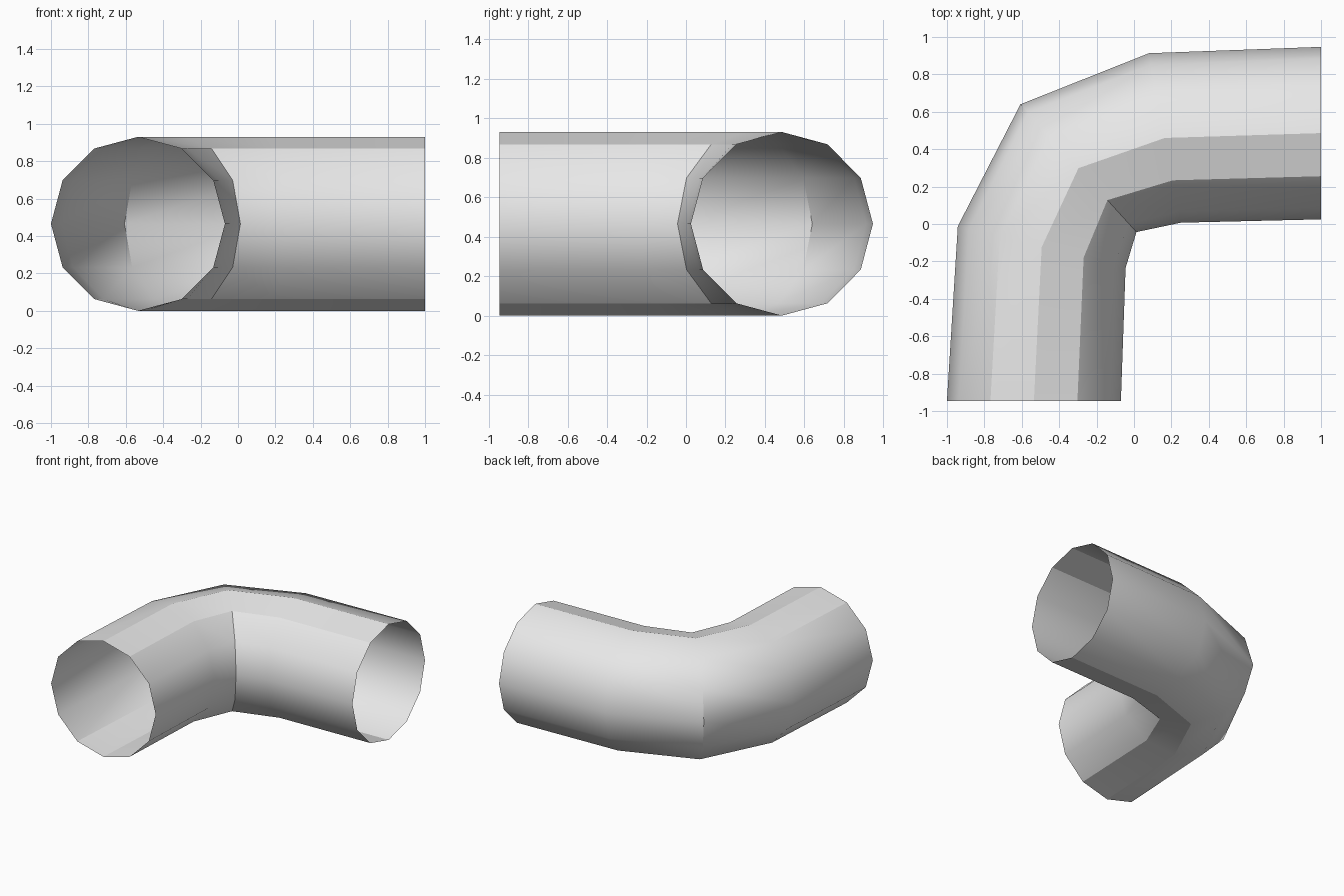
import bpy, bmesh, math
from mathutils import Vector

cube = bpy.data.objects.get("Cube")
if cube:
    bpy.data.objects.remove(cube)

SIDES = 12
RADIUS = 0.465

# Outer and inner plan points of each ring along the bend
RINGS = [((-1.0, -0.945), (-0.07, -0.945)),
         ((-0.942, -0.012), (-0.045, -0.235)),
         ((-0.607, 0.64), (0.013, -0.043)),
         ((0.08, 0.913), (0.25, 0.007)),
         ((1.0, 0.947), (1.0, 0.025))]

bm = bmesh.new()


def add_ring(outer, inner):
    outer, inner = Vector(outer), Vector(inner)
    centre, arm = (outer + inner) / 2, (outer - inner) / 2
    ring = []
    for k in range(SIDES):
        a = math.tau * k / SIDES
        p = centre + arm * math.cos(a)
        ring.append(bm.verts.new((p.x, p.y, RADIUS * (1 + math.sin(a)))))
    return ring


rings = [add_ring(*r) for r in RINGS]

# Open pipe wall; side 0 is the outside of the bend, side 6 the inside
for a, b in zip(rings, rings[1:]):
    for k in range(SIDES):
        n = (k + 1) % SIDES
        bm.faces.new((a[k], a[n], b[n], b[k]))
bmesh.ops.recalc_face_normals(bm, faces=bm.faces)
top = max(bm.faces, key=lambda f: f.calc_center_median().z)
if top.normal.z < 0:
    bmesh.ops.reverse_faces(bm, faces=bm.faces)
for f in bm.faces:
    f.smooth = True


def crease(v, w):
    bm.edges.get((v, w)).smooth = False


# Creases along the crown, the base and the shoulders
for i, (a, b) in enumerate(zip(rings, rings[1:])):
    for k in (3, 4, 8, 9) + ((2, 10) if i == 0 else ()):
        crease(a[k], b[k])

# Creases across the elbow
elbow = rings[2]
for k in (11, 0, 4, 5, 6, 7):
    crease(elbow[k], elbow[(k + 1) % SIDES])

mesh = bpy.data.meshes.new("pipe_elbow")
bm.to_mesh(mesh)
bm.free()
pipe = bpy.data.objects.new("pipe_elbow", mesh)
bpy.context.collection.objects.link(pipe)

# Plain light grey
grey = bpy.data.materials.new("light_grey")
grey.use_nodes = True
colour = (0.8, 0.8, 0.8, 1)
grey.diffuse_color = colour
grey.node_tree.nodes["Principled BSDF"].inputs["Base Color"].default_value = colour
mesh.materials.append(grey)
